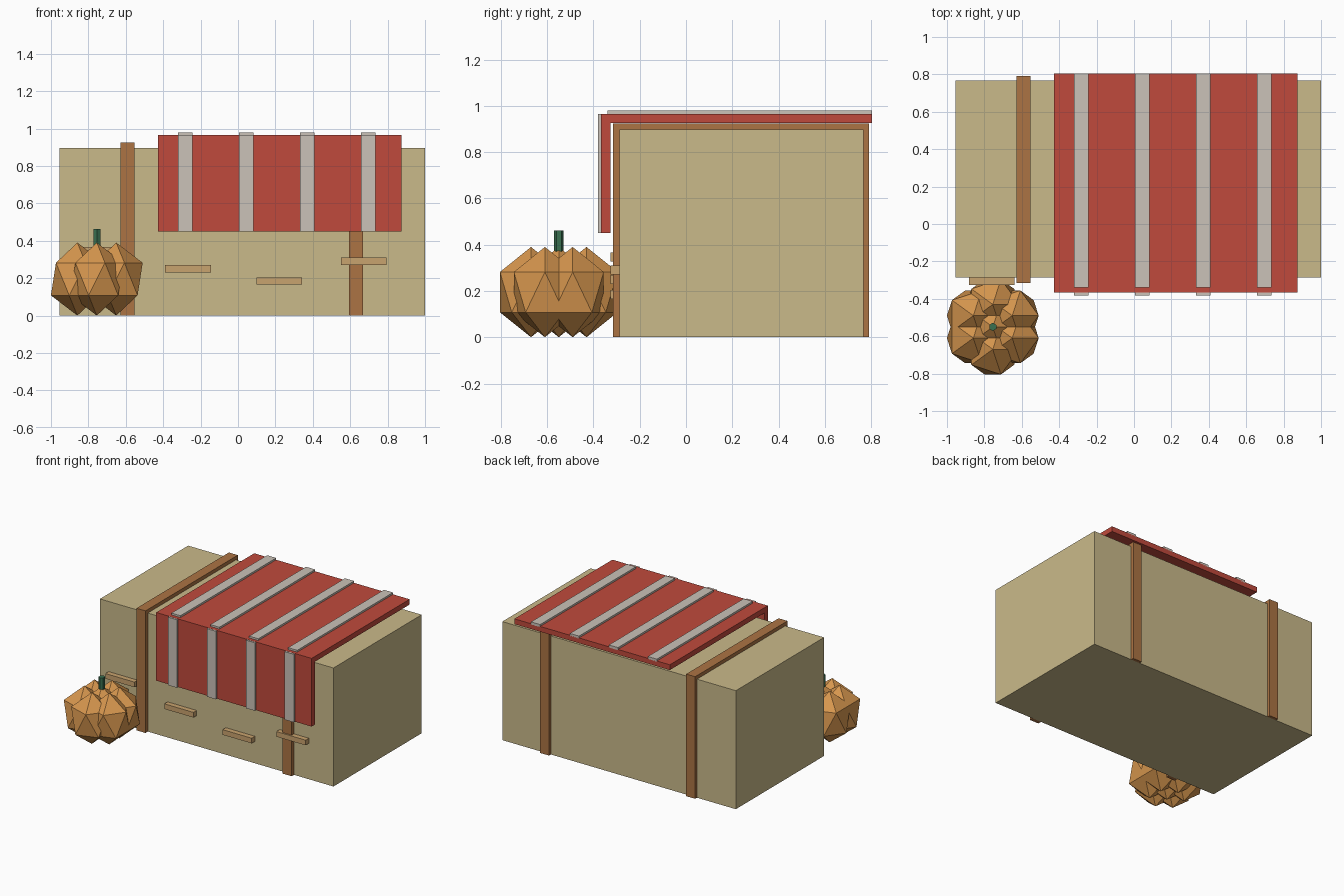
import bpy, bmesh, math
from mathutils import Matrix

if "Cube" in bpy.data.objects:
    bpy.data.objects.remove(bpy.data.objects["Cube"])


def material(name, r, g, b):
    def lin(c):
        c /= 255
        return c / 12.92 if c <= 0.04045 else ((c + 0.055) / 1.055) ** 2.4
    m = bpy.data.materials.new(name)
    m.diffuse_color = (lin(r), lin(g), lin(b), 1)
    m.use_nodes = True
    m.node_tree.nodes["Principled BSDF"].inputs["Base Color"].default_value = m.diffuse_color
    return m


HAY = material("hay", 202, 186, 138)
TWINE = material("brown_strap", 172, 116, 68)
STRAW = material("loose_straw", 201, 163, 110)
RED = material("red_cloth", 192, 74, 60)
STRIPE = material("pale_stripe", 203, 194, 184)
ORANGE = material("pumpkin_orange", 214, 150, 78)
GREEN = material("stem_green", 58, 112, 80)


def finish(name, bm, mat):
    mesh = bpy.data.meshes.new(name)
    bm.to_mesh(mesh)
    bm.free()
    mesh.materials.append(mat)
    ob = bpy.data.objects.new(name, mesh)
    bpy.context.collection.objects.link(ob)
    return ob


def box(name, x, y, z, mat):
    """Box from (min, max) pairs on each axis."""
    bm = bmesh.new()
    size = [b - a for a, b in (x, y, z)]
    mid = [(a + b) / 2 for a, b in (x, y, z)]
    bmesh.ops.create_cube(bm, size=1, matrix=Matrix.Translation(mid) @ Matrix.Diagonal((*size, 1)))
    return finish(name, bm, mat)


def profile_x(name, pts, x, mat):
    """Extrude a (y, z) outline along x."""
    bm = bmesh.new()
    face = bm.faces.new([bm.verts.new((x[0], y, z)) for y, z in pts])
    ext = bmesh.ops.extrude_face_region(bm, geom=[face])
    moved = [v for v in ext["geom"] if isinstance(v, bmesh.types.BMVert)]
    bmesh.ops.translate(bm, verts=moved, vec=(x[1] - x[0], 0, 0))
    bmesh.ops.recalc_face_normals(bm, faces=bm.faces)
    return finish(name, bm, mat)


# Hay bale
box("hay_bale", (-0.955, 1.0), (-0.287, 0.768), (0, 0.897), HAY)

# Straps wrapped over front, top and back
strap = [(-0.315, 0), (-0.315, 0.924), (0.79, 0.924), (0.79, 0),
         (0.768, 0), (0.768, 0.897), (-0.287, 0.897), (-0.287, 0)]
for i, x in enumerate((-0.592, 0.632)):
    profile_x(f"strap_{i + 1}", strap, (x - 0.0375, x + 0.0375), TWINE)

# Loose straws on the front face
for i, (x, z) in enumerate(((-0.76, 0.347), (-0.267, 0.25), (0.221, 0.185), (0.672, 0.291))):
    box(f"straw_{i + 1}", (x - 0.122, x + 0.122), (-0.326, -0.28), (z - 0.0195, z + 0.0195), STRAW)

# Blanket over the top, hanging down the front
blanket = [(-0.367, 0.45), (-0.367, 0.966), (0.805, 0.966), (0.805, 0.926),
           (-0.326, 0.926), (-0.326, 0.45)]
profile_x("blanket", blanket, (-0.428, 0.873), RED)

# Raised blanket stripes, top and front
for i in range(4):
    x = -0.282 + 0.326 * i
    span = (x - 0.038, x + 0.038)
    box(f"stripe_top_{i + 1}", span, (-0.34, 0.805), (0.96, 0.98), STRIPE)
    box(f"stripe_front_{i + 1}", span, (-0.381, -0.36), (0.45, 0.965), STRIPE)

# Pumpkin: one central lobe and six around it
PX, PY = -0.755, -0.55
bm = bmesh.new()
centres = [(0, 0)] + [(0.12 * math.cos(math.radians(30 + 60 * k)),
                       0.12 * math.sin(math.radians(30 + 60 * k))) for k in range(6)]
for cx, cy in centres:
    bmesh.ops.create_icosphere(
        bm, subdivisions=1, radius=1,
        matrix=Matrix.Translation((PX + cx, PY + cy, 0.195)) @ Matrix.Diagonal((0.158, 0.158, 0.195, 1)))
finish("pumpkin", bm, ORANGE)

# Pumpkin stem
bm = bmesh.new()
bmesh.ops.create_cone(bm, cap_ends=True, segments=6, radius1=0.0215, radius2=0.0215, depth=0.12,
                      matrix=Matrix.Translation((PX, PY, 0.402)))
finish("pumpkin_stem", bm, GREEN)
